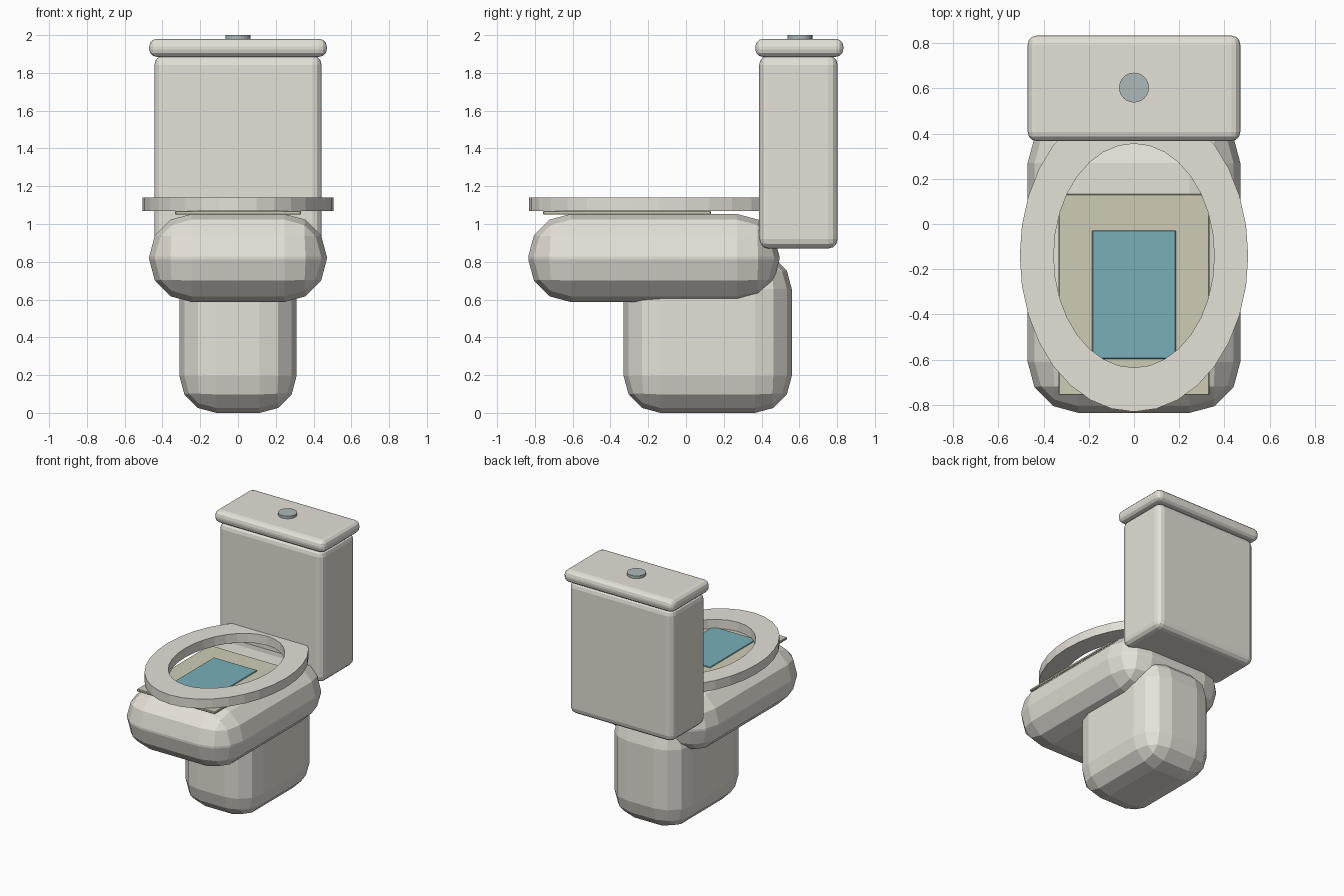
import bpy, bmesh, math

if "Cube" in bpy.data.objects:
    bpy.data.objects.remove(bpy.data.objects["Cube"])


def material(name, rgb):
    m = bpy.data.materials.new(name)
    m.diffuse_color = (*rgb, 1)
    m.use_nodes = True
    m.node_tree.nodes["Principled BSDF"].inputs["Base Color"].default_value = m.diffuse_color
    return m


CERAMIC = material("ceramic", (0.78, 0.75, 0.68))
BASIN = material("basin_liner", (0.62, 0.60, 0.46))
WATER = material("water", (0.19, 0.43, 0.48))
METAL = material("button_metal", (0.42, 0.48, 0.48))


def finish(bm, name, mat):
    bmesh.ops.recalc_face_normals(bm, faces=bm.faces)
    me = bpy.data.meshes.new(name)
    bm.to_mesh(me)
    bm.free()
    me.materials.append(mat)
    ob = bpy.data.objects.new(name, me)
    bpy.context.collection.objects.link(ob)
    return ob


def box(name, lo, hi, mat, bevel=0.0, segments=3):
    """Box between two corners, with optional rounded edges."""
    bm = bmesh.new()
    bmesh.ops.create_cube(bm, size=1)
    for v in bm.verts:
        v.co = [(a + b) / 2 + c * (b - a) for a, b, c in zip(lo, hi, v.co)]
    ob = finish(bm, name, mat)
    if bevel:
        mod = ob.modifiers.new("rounding", 'BEVEL')
        mod.width, mod.segments = bevel, segments
        mod.limit_method = 'NONE'
    return ob


def elliptical_ring(name, cy, outer, inner, z0, z1, mat, n=32):
    """Flat-topped oval ring."""
    bm = bmesh.new()
    loops = []
    for (rx, ry), z in ((outer, z0), (outer, z1), (inner, z1), (inner, z0)):
        loops.append([bm.verts.new((rx * math.cos(2 * math.pi * i / n),
                                    cy + ry * math.sin(2 * math.pi * i / n), z))
                      for i in range(n)])
    for k in range(4):
        a, b = loops[k], loops[(k + 1) % 4]
        for i in range(n):
            j = (i + 1) % n
            bm.faces.new((a[i], a[j], b[j], b[i]))
    return finish(bm, name, mat)


# Base and bowl
box("pedestal", (-0.31, -0.33, 0.0), (0.31, 0.56, 0.85), CERAMIC, 0.195)
box("bowl", (-0.47, -0.835, 0.587), (0.47, 0.495, 1.053), CERAMIC, 0.225)

# Basin liner, water and seat
box("basin_liner", (-0.333, -0.757, 1.05), (0.333, 0.132, 1.069), BASIN, 0.004, 1)
box("water", (-0.186, -0.597, 1.055), (0.186, -0.028, 1.075), WATER, 0.004, 1)
elliptical_ring("seat", -0.14, (0.505, 0.69), (0.355, 0.495), 1.069, 1.14, CERAMIC)

# Tank, lid and flush button
box("tank", (-0.443, 0.387, 0.87), (0.443, 0.803, 1.892), CERAMIC, 0.05)
box("tank_lid", (-0.47, 0.367, 1.885), (0.47, 0.833, 1.98), CERAMIC, 0.04)
bm = bmesh.new()
bmesh.ops.create_cone(bm, cap_ends=True, segments=24, radius1=0.066, radius2=0.066, depth=0.035)
bmesh.ops.translate(bm, verts=bm.verts, vec=(0, 0.603, 1.9825))
finish(bm, "flush_button", METAL)
